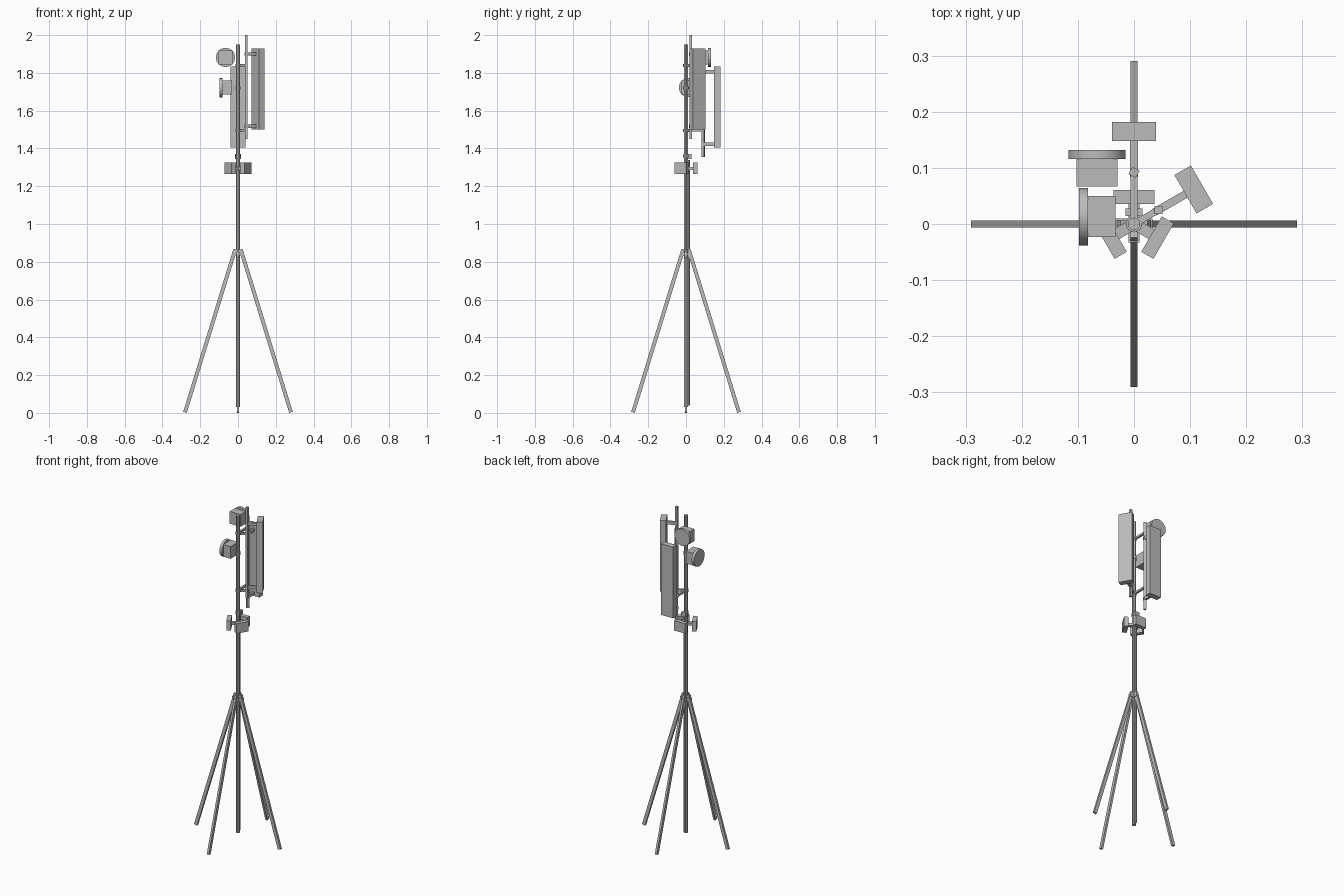
import bpy, math
from mathutils import Vector, Matrix

cube = bpy.data.objects.get("Cube")
if cube:
    bpy.data.objects.remove(cube, do_unlink=True)

grey = bpy.data.materials.new("steel_grey")
grey.use_nodes = True
GREY = (0.5, 0.5, 0.5, 1)
grey.diffuse_color = GREY
grey.node_tree.nodes["Principled BSDF"].inputs["Base Color"].default_value = GREY


def finish(name):
    ob = bpy.context.object
    ob.name = name
    ob.data.materials.clear()
    ob.data.materials.append(grey)
    return ob


def box(name, centre, size, angle=0):
    """Box with its size along local x, y, z, turned about z by angle degrees."""
    bpy.ops.mesh.primitive_cube_add(size=1)
    ob = finish(name)
    turn = Matrix.Rotation(math.radians(angle), 4, "Z")
    ob.data.transform(Matrix.Translation(centre) @ turn @ Matrix.Diagonal((*size, 1)))
    return ob


def beam(name, start, end, width, depth):
    """Rectangular bar between two points; depth lies in the plane of the bar and z."""
    a, b = Vector(start), Vector(end)
    along = (b - a).normalized()
    side = along.cross(Vector((0, 0, 1))).normalized()
    frame = Matrix((side, along.cross(side), along)).transposed().to_4x4()
    bpy.ops.mesh.primitive_cube_add(size=1)
    ob = finish(name)
    scale = Matrix.Diagonal((width, depth, (b - a).length, 1))
    ob.data.transform(Matrix.Translation((a + b) / 2) @ frame @ scale)
    return ob


def rod(name, start, end, radius, sides):
    a, b = Vector(start), Vector(end)
    bpy.ops.mesh.primitive_cylinder_add(vertices=sides, radius=radius, depth=(b - a).length)
    ob = finish(name)
    aim = (b - a).to_track_quat("Z", "Y").to_matrix().to_4x4()
    ob.data.transform(Matrix.Translation((a + b) / 2) @ aim)
    bpy.ops.object.shade_smooth_by_angle(angle=math.radians(30))
    return ob


def polar(angle, radius, z):
    t = math.radians(angle)
    return Vector((radius * math.cos(t), radius * math.sin(t), z))


# Mast with a cable run up its back
rod("mast", (0, 0, 0.03), (0, 0, 1.95), 0.0115, 10)
rod("cable_run", (0, 0.015, 0.04), (0, 0.015, 1.34), 0.006, 8)
box("cable_box", (0, 0.021, 1.357), (0.03, 0.014, 0.025))
for z in (1.36, 1.495, 1.72, 1.84):
    rod("mast_collar", (0, 0, z - 0.008), (0, 0, z + 0.008), 0.015, 10)

# Four splayed legs and the hub that holds them
for angle in (0, 90, 180, 270):
    beam("leg", polar(angle, 0.2805, 0.003), polar(angle, 0.0145, 0.866), 0.0125, 0.02)
    box("hub_bracket", polar(angle, 0.0165, 0.842), (0.033, 0.019, 0.016), angle)

# Three radio units around the mast
for angle in (90, 210, 330):
    box("radio_unit", polar(angle, 0.0485, 1.295), (0.025, 0.073, 0.06), angle)
    beam("radio_bracket", polar(angle, 0.005, 1.295), polar(angle, 0.04, 1.295), 0.02, 0.016)


# Panel antenna on an offset pipe, held by two arms and two brackets
def sector(angle, pipe_radius, panel_radius, low):
    pipe = polar(angle, pipe_radius, low + 0.275)
    box("offset_pipe", pipe, (0.0145, 0.0145, 0.55), angle - 30)
    box("panel_antenna", polar(angle, panel_radius, low + 0.265), (0.034, 0.079, 0.43), angle)
    for z in (1.495, 1.84):
        beam("pipe_arm", polar(angle, 0.005, z), polar(angle, pipe_radius, z), 0.012, 0.012)
    for z in (low + 0.067, low + 0.45):
        beam("panel_bracket", polar(angle, pipe_radius - 0.008, z),
             polar(angle, panel_radius - 0.015, z), 0.014, 0.018)


sector(90, 0.092, 0.165, 1.355)
sector(30, 0.0505, 0.123, 1.45)

# Two round dishes, each on a square housing
box("back_dish_housing", (-0.066, 0.092, 1.882), (0.073, 0.05, 0.074))
rod("back_dish", (-0.066, 0.116, 1.882), (-0.066, 0.132, 1.882), 0.051, 16)
box("side_dish_housing", (-0.058, 0.013, 1.722), (0.05, 0.073, 0.074))
rod("side_dish", (-0.082, 0.013, 1.722), (-0.098, 0.013, 1.722), 0.051, 16)
